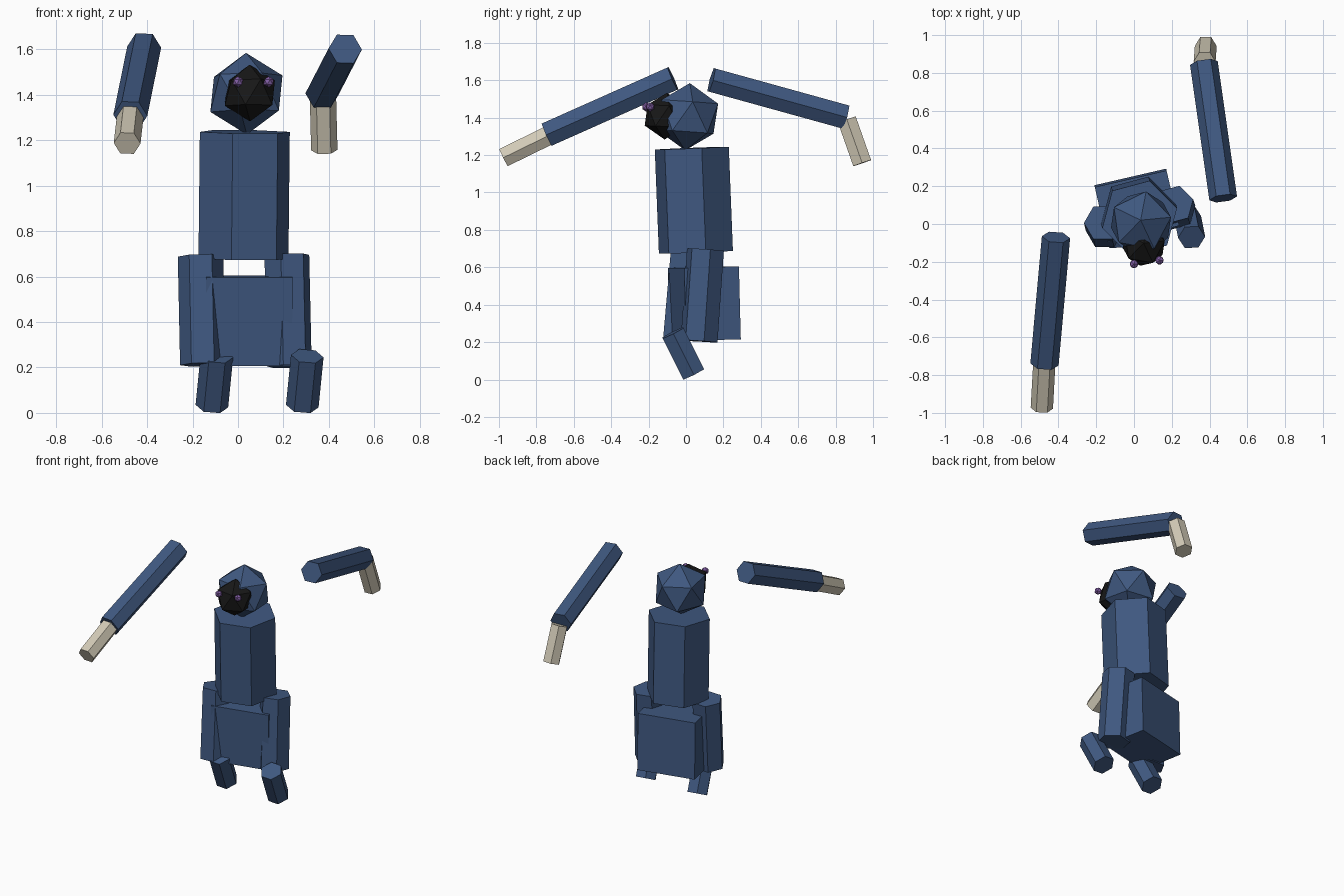
import bpy
import bmesh
from math import radians, cos, sin, tau
from mathutils import Vector

if "Cube" in bpy.data.objects:
    bpy.data.objects.remove(bpy.data.objects["Cube"], do_unlink=True)


def material(name, r, g, b):
    m = bpy.data.materials.new(name)
    m.use_nodes = True
    m.diffuse_color = (r, g, b, 1)
    m.node_tree.nodes["Principled BSDF"].inputs["Base Color"].default_value = (r, g, b, 1)
    return m


blue = material("slate_blue", 0.05, 0.098, 0.216)
cream = material("cream", 0.64, 0.59, 0.47)
black = material("black", 0.009, 0.009, 0.009)
purple = material("purple", 0.22, 0.11, 0.37)


def finish(bm, name, mat):
    bmesh.ops.recalc_face_normals(bm, faces=bm.faces)
    mesh = bpy.data.meshes.new(name)
    bm.to_mesh(mesh)
    bm.free()
    mesh.materials.append(mat)
    ob = bpy.data.objects.new(name, mesh)
    bpy.context.collection.objects.link(ob)
    return ob


def hex_prism(name, start, end, radius, mat, turn=0):
    """Six-sided prism between two points; turn spins it about its axis."""
    start, end = Vector(start), Vector(end)
    axis = (end - start).normalized()
    side = Vector((1, 0, 0))
    side = (side - axis * side.dot(axis)).normalized()
    other = axis.cross(side)
    bm = bmesh.new()
    rings = []
    for centre in (start, end):
        ring = []
        for i in range(6):
            a = tau * i / 6 + radians(turn)
            ring.append(bm.verts.new(centre + radius * (side * cos(a) + other * sin(a))))
        rings.append(ring)
        bm.faces.new(ring)
    low, high = rings
    for i in range(6):
        j = (i + 1) % 6
        bm.faces.new((low[i], low[j], high[j], high[i]))
    return finish(bm, name, mat)


def ico(name, centre, radius, mat, tilt=0, turn=0):
    bm = bmesh.new()
    bmesh.ops.create_icosphere(bm, subdivisions=1, radius=radius)
    ob = finish(bm, name, mat)
    ob.location = centre
    ob.rotation_euler = (radians(tilt), 0, radians(turn))
    return ob


# Trunk
hex_prism("torso", (0.024, 0.053, 0.68), (0.03, 0.031, 1.237), 0.205, blue, 15)
bm = bmesh.new()
bmesh.ops.create_cube(bm, size=1)
bmesh.ops.scale(bm, vec=(0.39, 0.30, 0.39), verts=bm.verts)
pelvis = finish(bm, "pelvis", blue)
pelvis.location = (0.015, 0.098, 0.406)
pelvis.rotation_euler = (radians(1.5), 0, radians(13))

# Head, face and eyes
ico("head", (0.037, 0.008, 1.405), 0.18, blue, -4, 8)
ico("face", (0.052, -0.108, 1.408), 0.125, black, -3, 8)
ico("right_eye", (0, -0.212, 1.457), 0.025, purple)
ico("left_eye", (0.135, -0.192, 1.457), 0.025, purple)

# Raised arms, detached from the trunk
hex_prism("left_upper_arm", (0.472, 0.136, 1.602), (0.37, 0.852, 1.404), 0.074, blue)
hex_prism("left_forearm", (0.374, 0.86, 1.39), (0.38, 0.942, 1.157), 0.058, cream)
hex_prism("right_upper_arm", (-0.413, -0.07, 1.61), (-0.474, -0.743, 1.31), 0.075, blue)
hex_prism("right_forearm", (-0.475, -0.74, 1.302), (-0.488, -0.975, 1.187), 0.059, cream)

# Legs
hex_prism("left_thigh", (0.226, 0.07, 0.205), (0.215, 0.104, 0.695), 0.102, blue, 15)
hex_prism("right_thigh", (-0.155, -0.036, 0.212), (-0.165, 0.006, 0.69), 0.1, blue)
hex_prism("left_shin", (0.283, 0.04, 0.03), (0.305, -0.07, 0.25), 0.072, blue)
hex_prism("right_shin", (-0.115, 0.04, 0.03), (-0.093, -0.07, 0.25), 0.072, blue)
